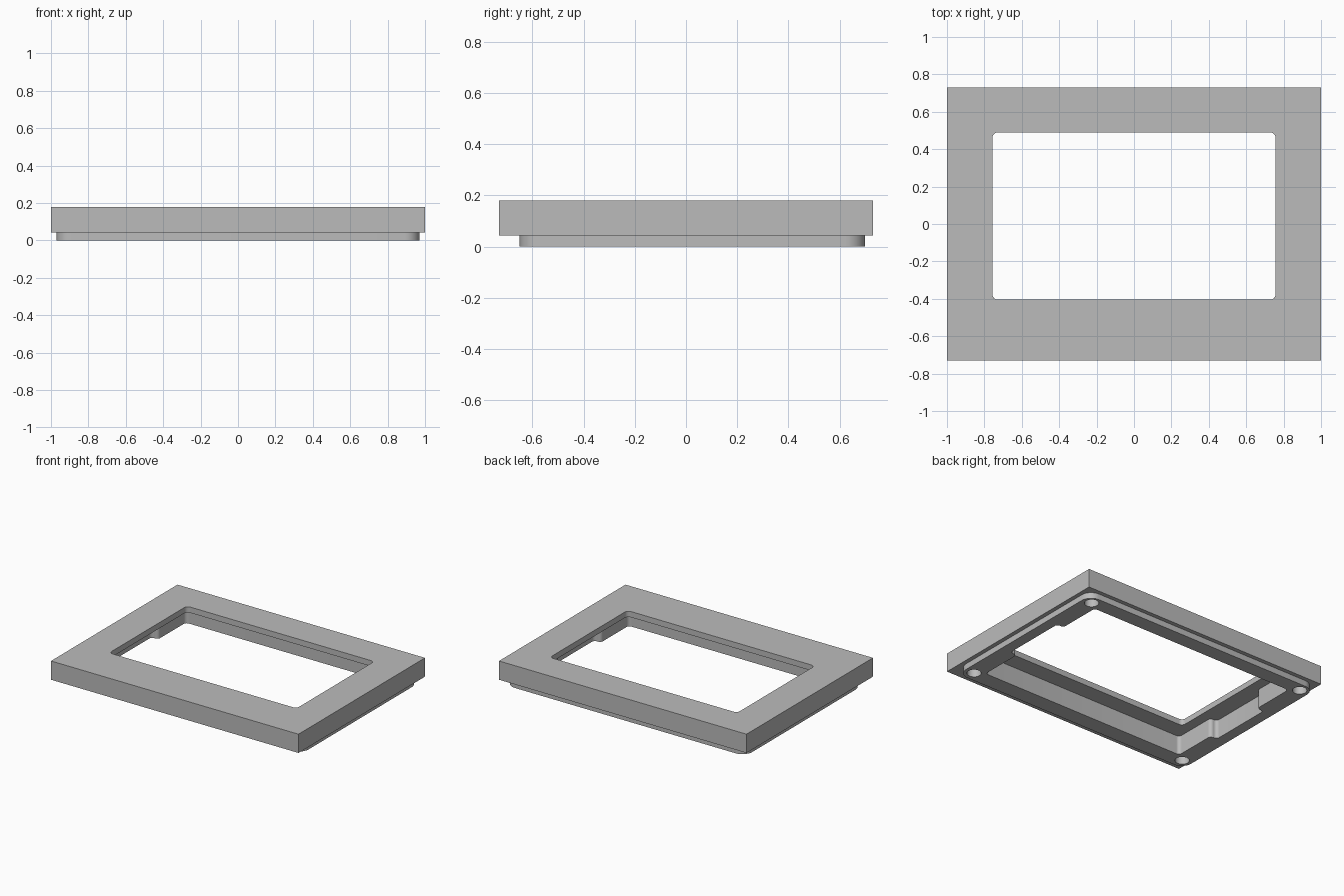
import bpy, bmesh, math
from mathutils import Vector

cube = bpy.data.objects.get("Cube")
if cube:
    bpy.data.objects.remove(cube, do_unlink=True)

# One plain grey for the whole frame
grey = bpy.data.materials.new("plain grey")
grey.use_nodes = True
colour = (0.5, 0.5, 0.5, 1)
grey.diffuse_color = colour
grey.node_tree.nodes["Principled BSDF"].inputs["Base Color"].default_value = colour


def fillet(corners, r, steps=8):
    """Round every right-angled corner of a closed outline."""
    pts = [Vector(c) for c in corners]
    out = []
    for i, p in enumerate(pts):
        u = (pts[i - 1] - p).normalized()
        v = (pts[(i + 1) % len(pts)] - p).normalized()
        centre = p + r * (u + v)
        for k in range(steps + 1):
            t = math.pi / 2 * k / steps
            out.append(centre - r * (v * math.cos(t) + u * math.sin(t)))
    return out


def rect(x, y0, y1):
    return [(-x, y0), (x, y0), (x, y1), (-x, y1)]


def prism(name, outline, z0, z1):
    """Extrude a counter-clockwise outline between two heights."""
    bm = bmesh.new()
    base = bm.faces.new([bm.verts.new((p[0], p[1], z0)) for p in outline])
    top = bmesh.ops.extrude_face_region(bm, geom=[base])["geom"]
    bmesh.ops.translate(bm, vec=(0, 0, z1 - z0),
                        verts=[g for g in top if isinstance(g, bmesh.types.BMVert)])
    bmesh.ops.recalc_face_normals(bm, faces=bm.faces)
    mesh = bpy.data.meshes.new(name)
    bm.to_mesh(mesh)
    bm.free()
    mesh.materials.append(grey)
    ob = bpy.data.objects.new(name, mesh)
    bpy.context.collection.objects.link(ob)
    return ob


def combine(target, tool, operation):
    mod = target.modifiers.new(tool.name, "BOOLEAN")
    mod.operation, mod.solver, mod.object = operation, "EXACT", tool
    bpy.context.view_layer.objects.active = target
    bpy.ops.object.modifier_apply(modifier=mod.name)
    bpy.data.objects.remove(tool, do_unlink=True)


# Square-edged body with a rounded lip under it
frame = prism("bezel_frame", rect(1, -0.73, 0.73), 0.043, 0.18)
lip = prism("lower_lip", fillet(rect(0.97, -0.65, 0.70), 0.08), 0, 0.1)
combine(frame, lip, "UNION")

# Pocket from below, with a shallow recess in each short side
px, rx, y0, y1, r0, r1 = 0.835, 0.89, -0.53, 0.59, -0.21, 0.27
pocket_outline = [(-px, y0), (px, y0), (px, r0), (rx, r0), (rx, r1), (px, r1),
                  (px, y1), (-px, y1), (-px, r1), (-rx, r1), (-rx, r0), (-px, r0)]
combine(frame, prism("pocket_cutter", fillet(pocket_outline, 0.025), -0.1, 0.138),
        "DIFFERENCE")

# Window through the top plate
combine(frame, prism("window_cutter", fillet(rect(0.757, -0.405, 0.49), 0.03), 0.05, 0.3),
        "DIFFERENCE")

# Screw holes in the four corners of the lip
for x in (-0.897, 0.897):
    for y in (-0.575, 0.633):
        ring = [(x + 0.048 * math.cos(a), y + 0.048 * math.sin(a))
                for a in (math.tau * k / 32 for k in range(32))]
        combine(frame, prism("screw_hole_cutter", ring, -0.1, 0.1), "DIFFERENCE")

# Smooth the rounded corners, keep the edges sharp
bpy.ops.object.select_all(action="DESELECT")
frame.select_set(True)
bpy.context.view_layer.objects.active = frame
bpy.ops.object.shade_smooth_by_angle(angle=math.radians(30))
